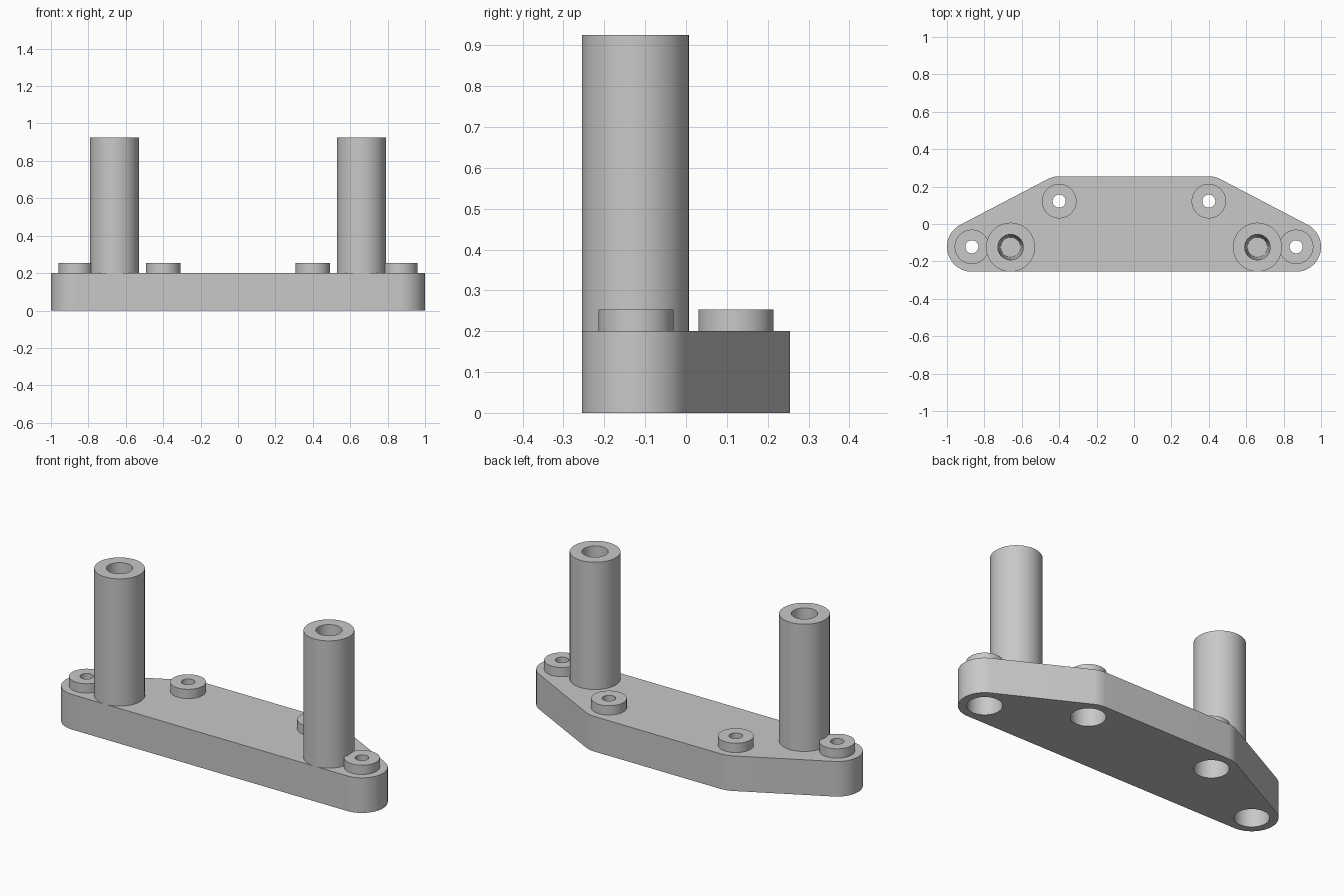
import bpy, bmesh, math

if "Cube" in bpy.data.objects:
    bpy.data.objects.remove(bpy.data.objects["Cube"], do_unlink=True)

grey = bpy.data.materials.new("plain_grey")
grey.use_nodes = True
colour = (0.58, 0.58, 0.58, 1)
grey.diffuse_color = colour
grey.node_tree.nodes["Principled BSDF"].inputs["Base Color"].default_value = colour

PLATE_TOP, CORNER = 0.2, 0.133
OUTER, INNER = (0.867, -0.122), (0.4, 0.122)
POST = (0.66, -0.124)


def finish(bm, name, location=(0, 0, 0)):
    bmesh.ops.remove_doubles(bm, verts=bm.verts, dist=1e-5)
    bmesh.ops.recalc_face_normals(bm, faces=bm.faces)
    mesh = bpy.data.meshes.new(name)
    bm.to_mesh(mesh)
    bm.free()
    mesh.materials.append(grey)
    obj = bpy.data.objects.new(name, mesh)
    obj.location = location
    bpy.context.collection.objects.link(obj)
    return obj


def lathe(name, centre, profile, closed=True):
    """Spin a (radius, z) profile about a vertical axis at centre."""
    bm = bmesh.new()
    verts = [bm.verts.new((r, 0, z)) for r, z in profile]
    pairs = list(zip(verts, verts[1:]))
    if closed:
        pairs.append((verts[-1], verts[0]))
    edges = [bm.edges.new(p) for p in pairs]
    bmesh.ops.spin(bm, geom=verts + edges, cent=(0, 0, 0), axis=(0, 0, 1),
                   angle=math.tau, steps=64, use_duplicate=False)
    return finish(bm, name, (*centre, 0))


def arc(centre, start, end, steps):
    angles = [start + (end - start) * i / steps for i in range(steps + 1)]
    return [(centre[0] + CORNER * math.cos(a), centre[1] + CORNER * math.sin(a))
            for a in angles]


# Base plate: rounded outline, mirrored left to right
slope = math.atan2(OUTER[0] - INNER[0], INNER[1] - OUTER[1])
half = arc(OUTER, -math.pi / 2, slope, 28) + arc(INNER, slope, math.pi / 2, 8)
outline = half + [(-x, y) for x, y in reversed(half)]
bm = bmesh.new()
base = bm.faces.new([bm.verts.new((x, y, 0)) for x, y in outline])
top = bmesh.ops.extrude_face_region(bm, geom=[base], use_keep_orig=True)["geom"]
bmesh.ops.translate(bm, vec=(0, 0, PLATE_TOP),
                    verts=[v for v in top if isinstance(v, bmesh.types.BMVert)])
plate = finish(bm, "base_plate")
parts = [plate]

for side, sign in (("left", 1), ("right", -1)):
    # Tall post with a tapered blind bore
    parts.append(lathe(side + "_post", (sign * POST[0], POST[1]),
                       [(0, PLATE_TOP), (0.131, PLATE_TOP), (0.131, 0.925),
                        (0.068, 0.925), (0.053, 0.5), (0, 0.5)], closed=False))
    for place, (x, y) in (("outer", OUTER), ("inner", INNER)):
        centre = (sign * x, y)
        # Raised ring around each screw hole
        parts.append(lathe(f"{side}_{place}_boss", centre,
                           [(0.035, PLATE_TOP), (0.092, PLATE_TOP),
                            (0.092, 0.253), (0.035, 0.253)]))
        # Screw hole with a wide counterbore from below
        cutter = lathe("screw_cutter", centre,
                       [(0, -0.05), (0.089, -0.05), (0.089, 0.16),
                        (0.035, 0.16), (0.035, 0.3), (0, 0.3)], closed=False)
        cutter.hide_render = True
        cut = plate.modifiers.new("screw_hole", "BOOLEAN")
        cut.operation, cut.solver, cut.object = "DIFFERENCE", "EXACT", cutter
        bpy.context.view_layer.objects.active = plate
        bpy.ops.object.modifier_apply(modifier=cut.name)
        bpy.data.objects.remove(cutter, do_unlink=True)

# Smooth round walls, crisp rims
bpy.ops.object.select_all(action="DESELECT")
for obj in parts:
    obj.select_set(True)
bpy.context.view_layer.objects.active = plate
bpy.ops.object.shade_smooth_by_angle(angle=math.radians(25))
